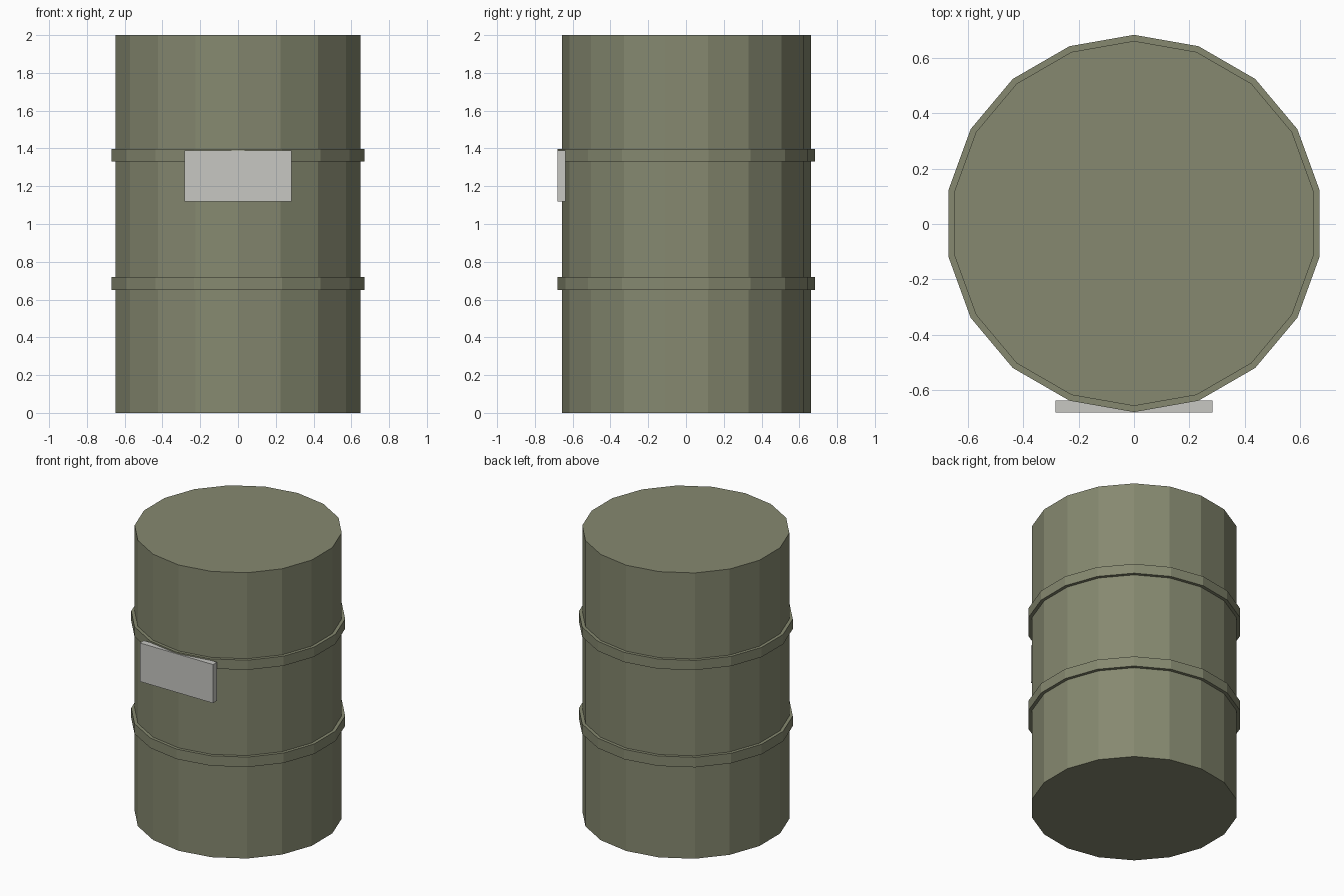
import bpy, math

if "Cube" in bpy.data.objects:
    bpy.data.objects.remove(bpy.data.objects["Cube"])

def material(name, rgb):
    m = bpy.data.materials.new(name)
    m.diffuse_color = (*rgb, 1.0)
    m.use_nodes = True
    m.node_tree.nodes["Principled BSDF"].inputs["Base Color"].default_value = m.diffuse_color
    return m

olive = material("olive_paint", (0.238, 0.250, 0.162))
pale = material("pale_label", (0.57, 0.57, 0.54))

SIDES = 18
CENTRE_Y = 0.002

def drum(name, radius, z0, z1):
    # Flat-sided cylinder with a corner pointing at the front and back
    bpy.ops.mesh.primitive_cylinder_add(
        vertices=SIDES, radius=radius, depth=z1 - z0,
        location=(0, CENTRE_Y, (z0 + z1) / 2))
    ob = bpy.context.object
    ob.name = name
    ob.data.materials.append(olive)
    return ob

# Barrel body
drum("barrel_body", 0.659, 0.0, 2.0)

# Raised hoops
for name, z0, z1 in (("lower_hoop", 0.65, 0.72), ("upper_hoop", 1.33, 1.398)):
    drum(name, 0.681, z0, z1)

# Front label plate
bpy.ops.mesh.primitive_cube_add(size=1, location=(0, -0.659, 1.253))
label = bpy.context.object
label.name = "front_label"
label.scale = (0.566, 0.044, 0.27)
bpy.ops.object.transform_apply(location=False, rotation=False, scale=True)
label.data.materials.append(pale)
